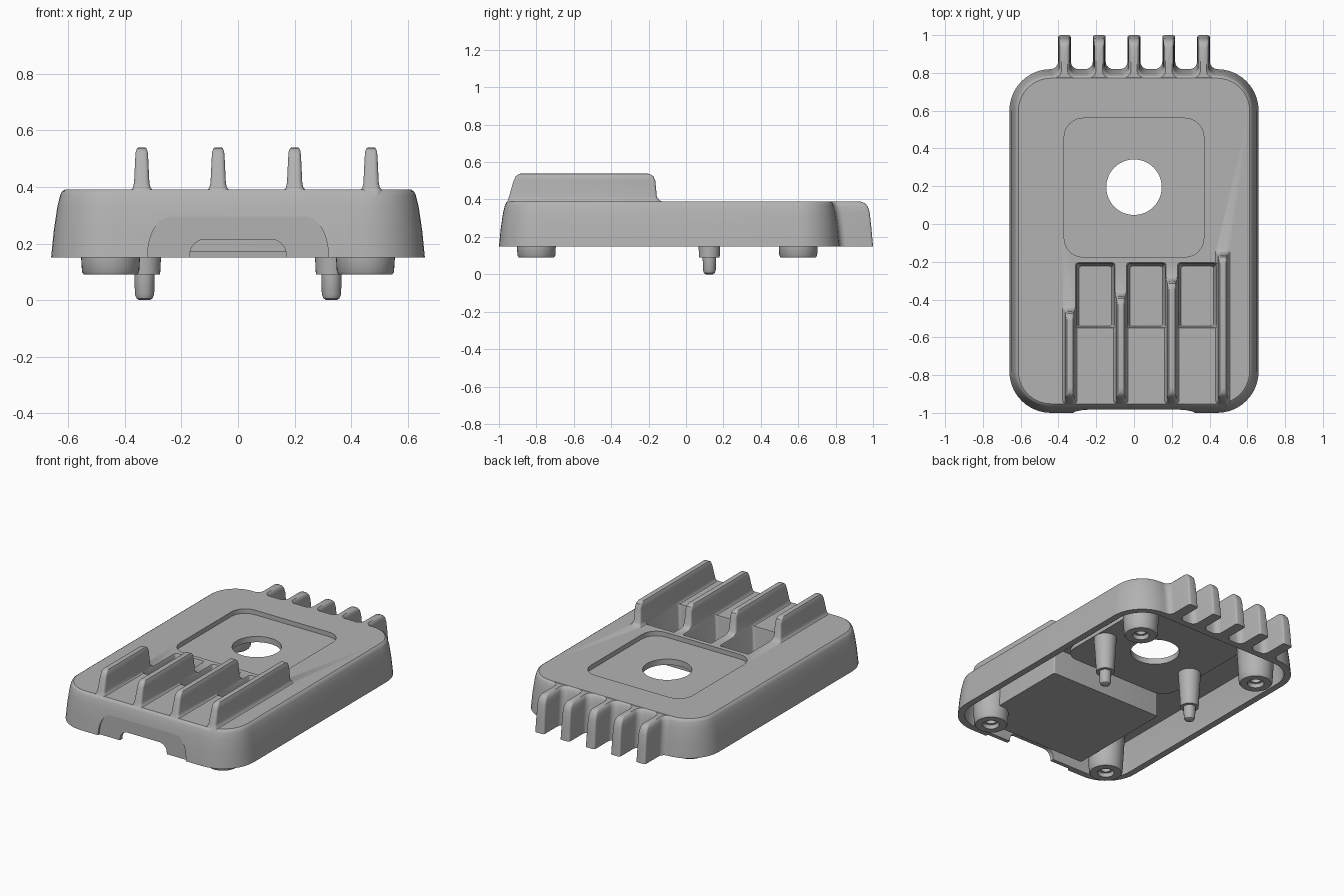
import bpy, bmesh
from math import sin, cos, pi

cube = bpy.data.objects.get("Cube")
if cube:
    bpy.data.objects.remove(cube, do_unlink=True)

grey = bpy.data.materials.new("mid grey plastic")
grey.use_nodes = True
colour = (0.45, 0.45, 0.45, 1)
grey.diffuse_color = colour
grey.node_tree.nodes["Principled BSDF"].inputs["Base Color"].default_value = colour


def arc(cx, cy, rx, ry, start, end, steps=6):
    """Points along part of an ellipse, angles in quarter turns."""
    angles = [(start + (end - start) * i / steps) * pi / 2 for i in range(steps + 1)]
    return [(cx + rx * cos(a), cy + ry * sin(a)) for a in angles]


def rounded(x0, x1, y0, y1, r, z, steps=6):
    pts = (arc(x1 - r, y1 - r, r, r, 0, 1, steps) + arc(x0 + r, y1 - r, r, r, 1, 2, steps)
           + arc(x0 + r, y0 + r, r, r, 2, 3, steps) + arc(x1 - r, y0 + r, r, r, 3, 4, steps))
    return [(x, y, z) for x, y in pts]


def circle(cx, cy, r, z, steps=40):
    return [(x, y, z) for x, y in arc(cx, cy, r, r, 0, 4, steps)[:-1]]


def loft(name, loops):
    """Closed solid skinned through loops of equal length."""
    bm = bmesh.new()
    rings = [[bm.verts.new(p) for p in loop] for loop in loops]
    n = len(rings[0])
    for a, b in zip(rings, rings[1:]):
        for i in range(n):
            bm.faces.new((a[i], a[(i + 1) % n], b[(i + 1) % n], b[i]))
    bm.faces.new(rings[0][::-1])
    bm.faces.new(rings[-1])
    bmesh.ops.recalc_face_normals(bm, faces=bm.faces)
    mesh = bpy.data.meshes.new(name)
    bm.to_mesh(mesh)
    bm.free()
    mesh.materials.append(grey)
    ob = bpy.data.objects.new(name, mesh)
    bpy.context.collection.objects.link(ob)
    return ob


def combine(target, tool, operation):
    """Apply a boolean and discard the tool."""
    mod = target.modifiers.new("boolean", "BOOLEAN")
    mod.operation, mod.object, mod.solver = operation, tool, "EXACT"
    bpy.context.view_layer.objects.active = target
    bpy.ops.object.modifier_apply(modifier=mod.name)
    bpy.data.objects.remove(tool, do_unlink=True)


def outline(inset, z):
    return rounded(-0.66 + inset, 0.66 - inset, -1 + inset, 0.82 - inset, 0.22 - inset, z, 10)


# Tapered outer body; (height, inset) pairs
wall = [(0.15, 0), (0.25, 0.01), (0.33, 0.022), (0.37, 0.032), (0.383, 0.038), (0.39, 0.048)]
body = loft("shell_body", [outline(i, z) for z, i in wall])

# Upright fins with a flared foot and rounded crest, stepped in length
fin_levels = [(0.37, 0.038, 0.037, 0.0), (0.39, 0.038, 0.045, 0.0), (0.397, 0.031, 0.048, 0.013),
              (0.415, 0.027, 0.054, 0.026), (0.5, 0.023, 0.078, 0.034),
              (0.525, 0.021, 0.09, 0.045), (0.537, 0.016, 0.108, 0.065), (0.54, 0.01, 0.13, 0.085)]
fin_x = [-0.34, -0.07, 0.2, 0.47]
for x, back in zip(fin_x, [-0.43, -0.35, -0.27, -0.13]):
    loops = [rounded(x - w, x + w, -1 + f, back - b, w * 0.6, z) for z, w, f, b in fin_levels]
    combine(body, loft("fin", loops), "UNION")


# Rear prongs with concave root fillets
def prong_loop(x, w, root, tip, z):
    f, r = 0.04, 0.012
    half = [(w + f, root - 0.02)] + arc(w + f, root + f, f, f, 3, 2) + arc(w - r, tip - r, r, r, 0, 1, 3)
    pts = half + [(-px, py) for px, py in reversed(half)]
    return [(x + px, py, z) for px, py in pts]


prong_levels = [(0.15, 0.034, 0.0, 1.0), (0.25, 0.032, 0.01, 0.991), (0.33, 0.03, 0.022, 0.982),
                (0.362, 0.028, 0.03, 0.972), (0.38, 0.024, 0.038, 0.957), (0.388, 0.016, 0.046, 0.935)]
for i in range(5):
    x = (i - 2) * 0.184
    loops = [prong_loop(x, w, 0.82 - s, tip, z) for z, w, s, tip in prong_levels]
    combine(body, loft("prong", loops), "UNION")

# Hollow underside, then the backing blocks for the pockets and the panel
combine(body, loft("cavity", [outline(0.04, 0.1), outline(0.045, 0.2), outline(0.07, 0.345)]), "DIFFERENCE")
combine(body, loft("pocket_block", [rounded(-0.34, 0.47, -0.9, -0.185, 0.01, z) for z in (0.17, 0.36)]), "UNION")
combine(body, loft("panel_block", [rounded(-0.4, 0.4, -0.18, 0.59, 0.1, z) for z in (0.322, 0.355)]), "UNION")

# Three deep pockets between the fins
for a, b in zip(fin_x, fin_x[1:]):
    loops = [rounded(a + 0.03 + d, b - 0.03 - d, -0.55 + d / 2, -0.205 - d, 0.015, z)
             for z, d in [(0.2, 0.018), (0.215, 0.012), (0.375, 0.006), (0.395, -0.002), (0.45, -0.002)]]
    combine(body, loft("pocket", loops), "DIFFERENCE")

# Sunken panel with round opening
combine(body, loft("panel", [rounded(-0.37, 0.37, -0.175, 0.56, 0.1, z) for z in (0.36, 0.45)]), "DIFFERENCE")
combine(body, loft("opening", [circle(0, 0.195, 0.147, z, 48) for z in (0.25, 0.45)]), "DIFFERENCE")

# Front scoop and arched cable notch
scoop = [(0.32, 0.1)] + arc(0.24, 0.15, 0.08, 0.145, 0, 1, 8)
scoop += [(-x, z) for x, z in reversed(scoop)]
combine(body, loft("scoop", [[(x, y, z) for x, z in scoop] for y in (-1.1, -0.983)]), "DIFFERENCE")
notch = [(0.17, 0.1)] + arc(0.115, 0.16, 0.055, 0.055, 0, 1, 8)
notch += [(-x, z) for x, z in reversed(notch)]
combine(body, loft("notch", [[(x, y, z) for x, z in notch] for y in (-1.1, -0.92)]), "DIFFERENCE")

parts = [body]

# Screw feet with a recessed bore, and stepped locating pins
foot_profile = [(0.35, 0.115), (0.15, 0.104), (0.1, 0.101), (0.09, 0.094), (0.09, 0.05),
                (0.115, 0.045), (0.115, 0.03), (0.2, 0.03)]
pin_profile = [(0.35, 0.07), (0.15, 0.058), (0.09, 0.055), (0.09, 0.036), (0.02, 0.034),
               (0.006, 0.028), (0.0, 0.018)]
for side, word in ((1, "left"), (-1, "right")):
    for y, end in ((-0.8, "front"), (0.6, "back")):
        parts.append(loft(f"{end}_{word}_foot", [circle(side * 0.45, y, r, z) for z, r in foot_profile]))
    parts.append(loft(f"{word}_pin", [circle(side * 0.33, 0.125, r, z, 32) for z, r in pin_profile]))

# Smooth shading with crisp edges
bpy.ops.object.select_all(action="DESELECT")
for ob in parts:
    ob.select_set(True)
bpy.context.view_layer.objects.active = body
bpy.ops.object.shade_smooth_by_angle(angle=0.6)
